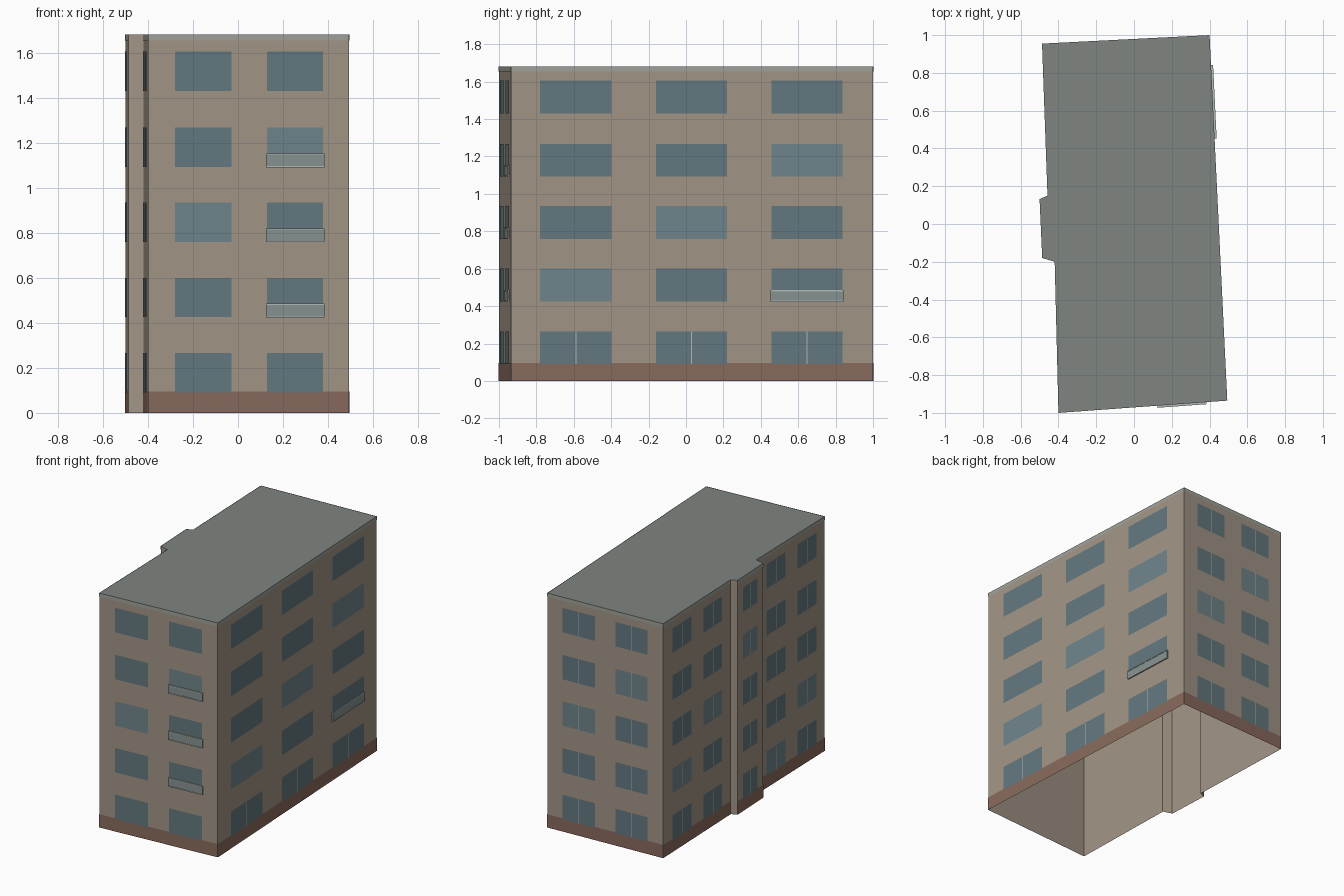
import bpy
from mathutils import Vector

if "Cube" in bpy.data.objects:
    bpy.data.objects.remove(bpy.data.objects["Cube"])

H = 1.68
# Footprint, counter-clockwise from the front left corner
PLAN = [(-0.40, -1.0), (0.494, -0.935), (0.40, 1.0), (-0.487, 0.955),
        (-0.458, 0.15), (-0.50, 0.132), (-0.486, -0.18), (-0.42, -0.20)]
SILLS = [0.09, 0.425, 0.76, 1.093, 1.43]
WIN_H = 0.175


def material(name, rgb):
    m = bpy.data.materials.new(name)
    m.diffuse_color = (*rgb, 1)
    m.use_nodes = True
    m.node_tree.nodes["Principled BSDF"].inputs["Base Color"].default_value = m.diffuse_color
    return m


WALL = material("tan_wall", (0.36, 0.30, 0.24))
BASE = material("red_brown_base", (0.25, 0.145, 0.11))
TRIM = material("grey_trim", (0.35, 0.36, 0.32))
ROOF = material("grey_roof", (0.21, 0.235, 0.22))
GLASS = material("glass", (0.125, 0.19, 0.215))
PALE = material("pale_glass", (0.16, 0.235, 0.26))
PANEL = material("balcony_panel", (0.24, 0.29, 0.28))
FRAME = material("light_frame", (0.45, 0.50, 0.48))


def build(name, mat, verts, faces):
    me = bpy.data.meshes.new(name)
    me.from_pydata(verts, [], faces)
    me.materials.append(mat)
    ob = bpy.data.objects.new(name, me)
    bpy.context.collection.objects.link(ob)
    return ob


def wall_point(i, t, z, off):
    a, b = Vector(PLAN[i]), Vector(PLAN[(i + 1) % len(PLAN)])
    d = (b - a).normalized()
    p = a.lerp(b, t) + Vector((d.y, -d.x)) * off
    return (p.x, p.y, z)


def panels(name, mat, rects, off):
    """Flat rectangles (wall, t0, t1, z0, z1) laid just off the walls."""
    verts, faces = [], []
    for i, t0, t1, z0, z1 in rects:
        n = len(verts)
        verts += [wall_point(i, t0, z0, off), wall_point(i, t1, z0, off),
                  wall_point(i, t1, z1, off), wall_point(i, t0, z1, off)]
        faces.append((n, n + 1, n + 2, n + 3))
    if rects:
        build(name, mat, verts, faces)


def wall_box(name, mat, i, t0, t1, z0, z1, depth):
    v = [wall_point(i, t, z, o) for o in (0, depth) for z in (z0, z1) for t in (t0, t1)]
    build(name, mat, v, [(4, 5, 7, 6), (0, 4, 6, 2), (5, 1, 3, 7),
                         (6, 7, 3, 2), (0, 1, 5, 4), (0, 2, 3, 1)])


# Open-bottomed wall shell and flat roof
n = len(PLAN)
ring = [(x, y, 0) for x, y in PLAN] + [(x, y, H) for x, y in PLAN]
build("walls", WALL, ring, [(i, (i + 1) % n, (i + 1) % n + n, i + n) for i in range(n)])
build("roof", ROOF, ring[n:], [tuple(range(n))])

# Window columns per wall: spans, wall shade shift, floors with a mullion
PAIR = [(0.135, 0.415), (0.59, 0.87)]
LAYOUT = {
    0: ("front", PAIR, 2, []),
    1: ("right", [(0.08, 0.277), (0.40, 0.597), (0.719, 0.916)], 1, [0]),
    2: ("back", PAIR, 2, range(5)),
    3: ("left_rear", PAIR, 1, range(5)),
    5: ("left_bay", [(0.19, 0.76)], 3, range(5)),
    7: ("left_front", PAIR, 0, range(5)),
}

# Base course and top band on the main walls
panels("base_course", BASE, [(i, 0, 1, 0, 0.095) for i in LAYOUT], 0.002)
panels("top_band", TRIM, [(i, 0, 1, 1.655, H) for i in LAYOUT], 0.002)

# Windows with centre mullions
for i, (side, cols, shift, split) in LAYOUT.items():
    glass, pale, bars = [], [], []
    length = (Vector(PLAN[(i + 1) % n]) - Vector(PLAN[i])).length
    for f, z in enumerate(SILLS):
        for c, (t0, t1) in enumerate(cols):
            (pale if f == c + shift else glass).append((i, t0, t1, z, z + WIN_H))
            if f in split:
                m, w = (t0 + t1) / 2, 0.0028 / length
                bars.append((i, m - w, m + w, z, z + WIN_H))
    panels(side + "_windows", GLASS, glass, 0.004)
    panels(side + "_pale_windows", PALE, pale, 0.004)
    panels(side + "_mullions", FRAME, bars, 0.006)

# Shallow balconies: panel, rail and sill
for i, t0, t1, f in [(0, 0.586, 0.877, 1), (0, 0.586, 0.877, 2),
                     (0, 0.586, 0.877, 3), (1, 0.717, 0.918, 1)]:
    z = SILLS[f]
    tag = f"{LAYOUT[i][0]}_{f + 1}"
    wall_box("balcony_panel_" + tag, PANEL, i, t0, t1, z + 0.004, z + 0.054, 0.009)
    wall_box("balcony_rail_" + tag, FRAME, i, t0, t1, z + 0.054, z + 0.060, 0.011)
    wall_box("balcony_sill_" + tag, FRAME, i, t0, t1, z - 0.002, z + 0.004, 0.011)
